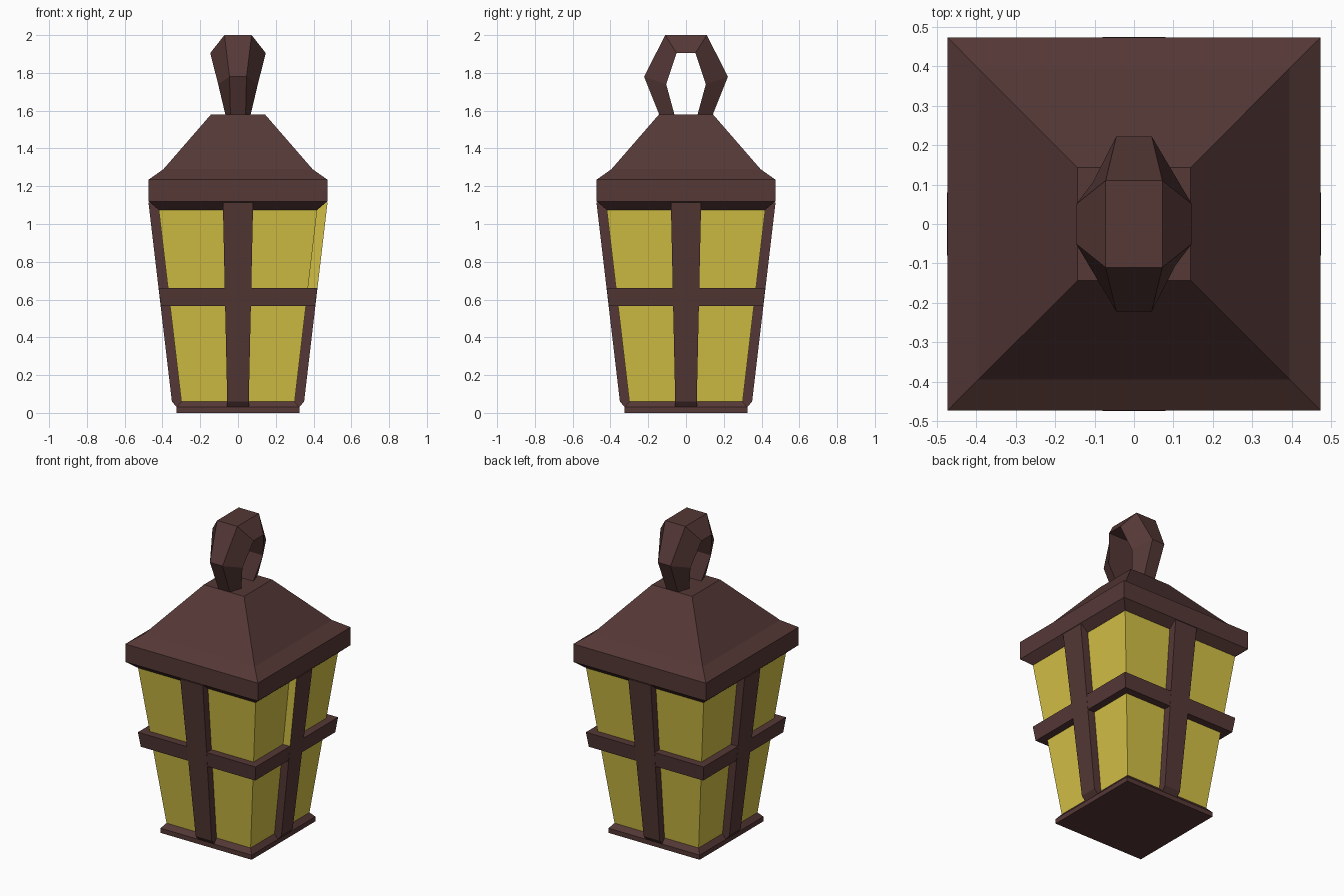
import bpy, bmesh
from mathutils import Matrix
from math import pi

if "Cube" in bpy.data.objects:
    bpy.data.objects.remove(bpy.data.objects["Cube"])


def material(name, rgb):
    m = bpy.data.materials.new(name)
    m.diffuse_color = (*rgb, 1)
    m.use_nodes = True
    m.node_tree.nodes["Principled BSDF"].inputs["Base Color"].default_value = m.diffuse_color
    return m


BROWN = material("brown_metal", (0.09, 0.04, 0.037))
YELLOW = material("yellow_glass", (0.66, 0.53, 0.06))


def loft(name, rings, mat, turn=0):
    """Skin four-point rings into a closed solid, turned about z."""
    bm = bmesh.new()
    loops = [[bm.verts.new(p) for p in ring] for ring in rings]
    for a, b in zip(loops, loops[1:]):
        for i in range(4):
            j = (i + 1) % 4
            bm.faces.new((a[i], a[j], b[j], b[i]))
    bm.faces.new(loops[0])
    bm.faces.new(loops[-1])
    bmesh.ops.recalc_face_normals(bm, faces=bm.faces[:])
    bm.transform(Matrix.Rotation(turn, 4, 'Z'))
    me = bpy.data.meshes.new(name)
    bm.to_mesh(me)
    bm.free()
    me.materials.append(mat)
    ob = bpy.data.objects.new(name, me)
    bpy.context.collection.objects.link(ob)
    return ob


def square_stack(name, profile, mat):
    """Stack of squares from (half width, height) pairs."""
    return loft(name, [[(-h, -h, z), (h, -h, z), (h, h, z), (-h, h, z)]
                       for h, z in profile], mat)


def glass_half(z):
    return 0.30 + 0.12 * (z - 0.06) / 1.02


# Base plate, glass body, roof with sloped eave
square_stack("base_plate", [(0.325, 0), (0.325, 0.03), (0.30, 0.06)], BROWN)
square_stack("glass_body", [(glass_half(z), z) for z in (0.05, 1.10)], YELLOW)
square_stack("roof", [(0.42, 1.075), (0.473, 1.12), (0.473, 1.235),
                      (0.395, 1.29), (0.143, 1.58)], BROWN)

# Band around the middle
square_stack("middle_band", [(glass_half(0.565), 0.565), (0.408, 0.565),
                             (0.42, 0.66), (glass_half(0.66), 0.66)], BROWN)

# Upright bar on each side, in a lower and an upper piece
for k, side in enumerate(("front", "right", "back", "left")):
    for part, lo, hi in (("lower", 0.06, 0.61), ("upper", 0.61, 1.115)):
        rings = []
        if part == "lower":
            rings.append([(x, -y, 0.03) for x, y in
                          ((-0.057, 0.324), (0.057, 0.324), (0.057, 0.28), (-0.057, 0.28))])
        for z in (lo, hi):
            w = 0.057 + 0.022 * (z - 0.06)
            inner, outer = glass_half(z) - 0.02, glass_half(z) + 0.05
            rings.append([(-w, -outer, z), (w, -outer, z), (w, -inner, z), (-w, -inner, z)])
        bar = loft(f"{side}_bar_{part}", rings, BROWN, k * pi / 2)
        # One flank of the right upper bar is glass coloured
        if side == "right" and part == "upper":
            bar.data.materials.append(YELLOW)
            for f in bar.data.polygons:
                if f.normal.y < -0.9:
                    f.material_index = 1

# Hanging ring: narrow outer edge, wide inner edge
# (outer y, outer z, outer half width, inner y, inner z, inner half width)
half_ring = [(0.14, 1.575, 0.04, 0.06, 1.575, 0.066),
             (0.222, 1.78, 0.045, 0.105, 1.74, 0.105),
             (0.11, 2.0, 0.072, 0.05, 1.905, 0.147)]
path = [(s, p) for s, ps in ((1, half_ring), (-1, half_ring[::-1])) for p in ps]
loft("hanging_ring", [[(-ow, s * oy, oz), (ow, s * oy, oz), (iw, s * iy, iz), (-iw, s * iy, iz)]
                      for s, (oy, oz, ow, iy, iz, iw) in path], BROWN)
